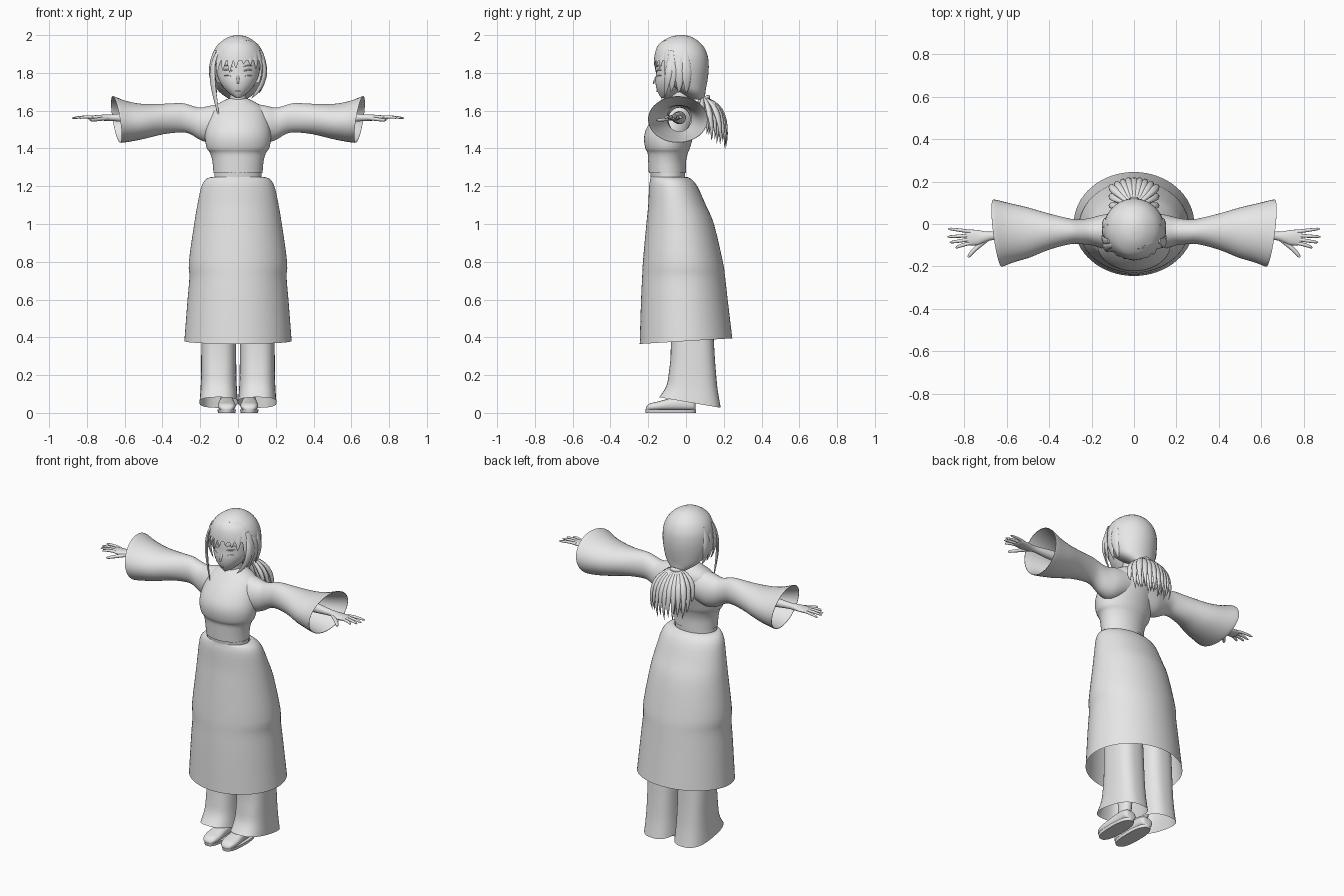
import bpy, bmesh, math
from mathutils import Vector as V

cube = bpy.data.objects.get("Cube")
if cube:
    bpy.data.objects.remove(cube)

grey = bpy.data.materials.new("plain grey")
grey.use_nodes = True
grey.diffuse_color = (0.8, 0.8, 0.8, 1)
grey.node_tree.nodes["Principled BSDF"].inputs["Base Color"].default_value = (0.8, 0.8, 0.8, 1)


def finish(name, bm, angle=50):
    bmesh.ops.recalc_face_normals(bm, faces=bm.faces[:])
    mesh = bpy.data.meshes.new(name)
    bm.to_mesh(mesh)
    bm.free()
    mesh.materials.append(grey)
    ob = bpy.data.objects.new(name, mesh)
    bpy.context.collection.objects.link(ob)
    bpy.ops.object.select_all(action="DESELECT")
    ob.select_set(True)
    bpy.context.view_layer.objects.active = ob
    bpy.ops.object.shade_smooth_by_angle(angle=math.radians(angle))
    return ob


def smooth_rows(rows, steps=3):
    """Fill in rows of numbers along a smooth curve."""
    out = []
    for i in range(len(rows) - 1):
        quad = rows[max(i - 1, 0)], rows[i], rows[i + 1], rows[min(i + 2, len(rows) - 1)]
        for k in range(steps):
            t = k / steps
            out.append([b + t * ((c - a) / 2 + t * (a - 2.5 * b + 2 * c - d / 2
                        + t * (1.5 * (b - c) + (d - a) / 2)))
                        for a, b, c, d in zip(*quad)])
    return out + [list(rows[-1])]


def skin(rings, sides=32, caps=False, power=1.0):
    """Skin rings given as centre, first axis and second axis."""
    bm = bmesh.new()
    loops = []
    for c, u, v in rings:
        loop = []
        for k in range(sides):
            a = 2 * math.pi * k / sides
            p, q = (math.copysign(abs(f) ** power, f) for f in (math.cos(a), math.sin(a)))
            loop.append(bm.verts.new(c + u * p + v * q))
        loops.append(loop)
    for a, b in zip(loops, loops[1:]):
        for k in range(sides):
            j = (k + 1) % sides
            bm.faces.new((a[k], a[j], b[j], b[k]))
    if caps:
        bm.faces.new(loops[0])
        bm.faces.new(loops[-1])
    return bm


def upright(rows, cx=0.0, **kw):
    """Rows: height, half width, front y, back y, rise towards the back."""
    rings = [(V((cx, (y0 + y1) / 2, z)), V((rx, 0, 0)), V((0, (y1 - y0) / 2, tilt)))
             for z, rx, y0, y1, tilt in smooth_rows(rows)]
    return skin(rings, **kw)


def level(rows):
    return [(*r, 0.0) for r in rows]


def bezier(points, t):
    pts = [V(p) for p in points]
    while len(pts) > 1:
        pts = [a.lerp(b, t) for a, b in zip(pts, pts[1:])]
    return pts[0]


def strand(name, points, width, thick, out=None, blunt=False, steps=10):
    """Tapering lock or finger swept along a curve."""
    rings = []
    for i in range(steps + 1):
        t = i / steps
        c = bezier(points, t)
        tangent = (bezier(points, min(t + .02, 1)) - bezier(points, max(t - .02, 0))).normalized()
        normal = V(out) if out else V((c.x, c.y + .025, .05))
        side = tangent.cross(normal).normalized()
        normal = side.cross(tangent)
        f = 1 - .4 * t ** 3 if blunt else (.45 + 1.2 * t if t < .45 else (1 - t) ** .7 * 1.5)
        if i == steps:
            f = .35 if blunt else .03
        rings.append((c, side * width * f, normal * thick * f))
    return finish(name, skin(rings, 10, caps=True))


# Long skirt with open hem, and its waistband
finish("skirt", upright([
    (1.25, .13, -.187, .0, 0), (1.24, .165, -.188, .025, 0), (1.2, .193, -.195, .06, 0),
    (1.1, .215, -.2, .105, 0), (1.0, .232, -.21, .148, 0), (.8, .26, -.228, .195, 0),
    (.72, .257, -.232, .207, 0), (.6, .267, -.238, .22, .005), (.38, .284, -.245, .245, .015)], sides=64))
finish("waistband", upright(level([(1.235, .125, -.185, -.005), (1.275, .124, -.19, -.005)])))

# Fitted top and neck
finish("torso", upright(level([
    (1.27, .13, -.197, .0), (1.33, .135, -.2, .0), (1.375, .148, -.203, .01),
    (1.40, .165, -.215, .02), (1.45, .174, -.222, .035), (1.5, .172, -.212, .05),
    (1.56, .16, -.175, .06), (1.61, .14, -.13, .055), (1.64, .1, -.1, .04),
    (1.665, .05, -.075, .02)]), sides=48))
finish("neck", upright(level([(1.63, .047, -.08, .02), (1.72, .04, -.085, .01)])))

# Head with small nose, lids, brows and lips
finish("head", upright(level([
    (1.667, .01, -.13, -.09), (1.685, .04, -.143, -.04), (1.72, .075, -.157, .0),
    (1.76, .1, -.162, .04), (1.8, .113, -.158, .07), (1.85, .117, -.155, .08),
    (1.91, .108, -.14, .07), (1.96, .06, -.09, .03)]), caps=True))
strand("nose", [(0, -.15, 1.79), (0, -.166, 1.765), (0, -.172, 1.742)], .007, .006, (0, -1, 0), True)
strand("lips", [(-.018, -.153, 1.703), (0, -.162, 1.706), (.018, -.153, 1.703)], .003, .003, (0, -1, 0))
for s, tag in ((1, "left"), (-1, "right")):
    for part, z, w in (("upper_lid", 1.815, .005), ("lower_lid", 1.785, .003), ("brow", 1.838, .003)):
        strand(f"{tag}_{part}", [(s * .03, -.153, z - .005), (s * .058, -.145, z + .007),
               (s * .088, -.112, z - .003)], w, .006, (0, -1, 0))

# Hair shell, open around the face
hair = upright(level([
    (2.0, .01, -.04, -.01), (1.988, .055, -.09, .035), (1.95, .107, -.145, .085),
    (1.9, .135, -.165, .112), (1.85, .143, -.17, .12), (1.8, .142, -.168, .119),
    (1.75, .128, -.12, .112), (1.7, .1, -.04, .103), (1.66, .045, .03, .1)]), sides=48, caps=True)
front = [f for f in hair.faces
         if f.calc_center_median().z < 1.86 and f.calc_center_median().y < -.075]
bmesh.ops.delete(hair, geom=front, context="FACES")
finish("hair_cap", hair)


def on_shell(x, z):
    h = max(z - 1.85, 0) / .155
    return (x, -.02 - .15 * math.sqrt(max(0, 1 - (x / .16) ** 2 - h * h)), z)


# Swept fringe falling from an off-centre parting
fringe = [(-.135, 1.74), (-.11, 1.79), (-.08, 1.81), (-.045, 1.80), (-.012, 1.825),
          (.03, 1.845), (.065, 1.84), (.095, 1.82), (.125, 1.78)]
for i, (x, z) in enumerate(fringe):
    strand(f"fringe_{i + 1}", [on_shell(.03 + x * .1, 1.965), on_shell(.01 + x * .75, 1.95),
           on_shell(x * 1.05, 1.88), on_shell(x, z)], .026, .007)

# Side locks, longer on the right
strand("right_long_lock", [(-.1, -.1, 1.92), (-.165, -.11, 1.83), (-.125, -.12, 1.7), (-.1, -.125, 1.56)], .024, .01)
strand("left_lock", [(.1, -.08, 1.92), (.175, -.09, 1.83), (.14, -.1, 1.73), (.07, -.115, 1.665)], .022, .01)
for s, tag in ((1, "left"), (-1, "right")):
    for k in range(3):
        y = -.08 + .04 * k
        strand(f"{tag}_side_lock_{k + 1}", [(s * .12, y, 1.92), (s * .16, y, 1.83),
               (s * .14, y + .01, 1.74), (s * .11, y, 1.70 - .005 * k)], .028, .009)

# Ponytail with tie
bpy.ops.mesh.primitive_torus_add(location=(0, .095, 1.66), rotation=(.5, 0, 0), major_radius=.025,
                                 minor_radius=.012, major_segments=20, minor_segments=8)
tie = bpy.context.object
tie.name = "hair_tie"
tie.data.materials.append(grey)
bpy.ops.object.shade_smooth()
for layer, (count, reach, tip) in enumerate(((9, .21, 1.40), (7, .165, 1.42), (6, .12, 1.47))):
    for i in range(count):
        a = 2 * i / (count - 1) - 1
        strand(f"ponytail_{layer + 1}_{i + 1}", [
            (a * .015, .095, 1.665), (a * .1, reach - .02 - .03 * a * a, 1.65),
            (a * .125, reach + .02 - .04 * a * a, 1.53),
            (a * .1, reach - .03 * a * a, tip + .02 * (i % 2) + .02 * a * a)], .02, .014, (a, 1.2, .3))

sleeve = [(.06, 1.46, 1.64, -.1, .05, 0), (.14, 1.43, 1.628, -.115, .045, 0),
          (.2, 1.445, 1.616, -.1, .03, 0), (.25, 1.475, 1.628, -.095, .022, 0),
          (.3, 1.485, 1.64, -.095, .025, 0), (.4, 1.475, 1.636, -.12, .05, .003),
          (.5, 1.452, 1.636, -.158, .08, .008), (.58, 1.437, 1.652, -.18, .1, .014),
          (.637, 1.43, 1.676, -.2, .115, .019), (.63, 1.437, 1.669, -.193, .108, .019),
          (.5, 1.46, 1.628, -.15, .072, .008), (.36, 1.49, 1.63, -.1, .03, 0)]
fingers = [(.875, -.022, -.036), (.878, -.06, -.054), (.868, -.087, -.072), (.84, -.112, -.09)]

for s, tag in ((1, "left"), (-1, "right")):
    # Flared sleeve with slanted open cuff and lining
    finish(f"{tag}_sleeve", skin([
        (V((s * x, (y0 + y1) / 2, (z0 + z1) / 2)), V((s * lean, (y1 - y0) / 2, 0)),
         V((s * lean, 0, (z1 - z0) / 2))) for x, z0, z1, y0, y1, lean in smooth_rows(sleeve)], 40))

    # Forearm, palm and fingers
    arm = [(.36, -.035, .035, .035), (.55, -.048, .028, .028), (.66, -.055, .02, .018),
           (.7, -.06, .025, .017), (.74, -.064, .036, .014), (.785, -.063, .036, .01), (.795, -.063, .03, .006)]
    finish(f"{tag}_forearm_and_palm", skin([
        (V((s * x, y, 1.563)), V((0, w, 0)), V((0, 0, h)))
        for x, y, w, h in smooth_rows(arm)], 20, caps=True))
    for i, (tx, ty, ry) in enumerate(fingers):
        strand(f"{tag}_finger_{i + 1}", [(s * .77, ry, 1.565), (s * .82, (ry + ty) / 2, 1.57),
               (s * tx, ty, 1.56)], .0085, .008, (0, 0, 1), True)
    strand(f"{tag}_thumb", [(s * .69, -.07, 1.56), (s * .735, -.105, 1.555), (s * .765, -.13, 1.55),
           (s * .782, -.157, 1.55)], .011, .01, (0, 0, 1), True)

    # Wide trouser leg with flared, sloping hem
    finish(f"{tag}_trouser_leg", upright([
        (.9, .085, -.09, .12, 0), (.37, .092, -.08, .148, 0), (.22, .093, -.09, .158, 0),
        (.13, .096, -.105, .168, -.01), (.055, .102, -.142, .184, -.028)],
        cx=s * .102, sides=40, power=.75))

    # Ankle and rounded shoe on a flat sole
    finish(f"{tag}_ankle", upright(level([(.04, .032, -.05, .03), (.4, .045, -.06, .07)]), cx=s * .06))
    shoe = [(.05, .022, .05), (.035, .038, .075), (-.03, .04, .085), (-.09, .043, .075),
            (-.15, .047, .06), (-.19, .04, .05), (-.208, .025, .035), (-.213, .008, .025)]
    finish(f"{tag}_shoe", skin([
        (V((s * .06, y, .012 + h / 2 - .006)), V((w, 0, 0)), V((0, 0, h / 2 - .006)))
        for y, w, h in smooth_rows(shoe)], 24, caps=True, power=.8))
    finish(f"{tag}_sole", upright(level([(0, .046, -.213, .052), (.018, .049, -.216, .054)]),
                                  cx=s * .06, caps=True, power=.8))
